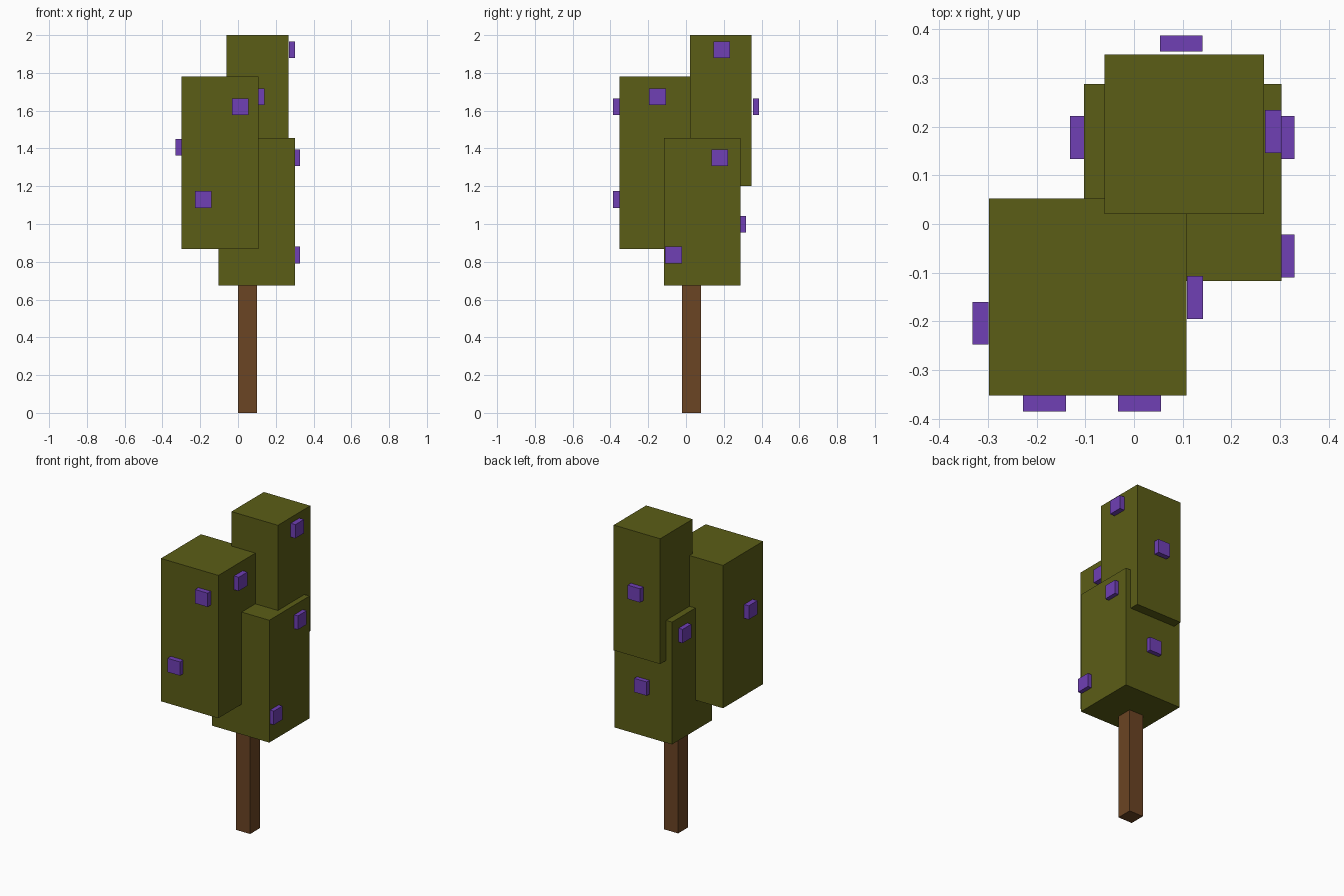
import bpy

if "Cube" in bpy.data.objects:
    bpy.data.objects.remove(bpy.data.objects["Cube"])

def material(name, color):
    m = bpy.data.materials.new(name)
    m.diffuse_color = (*color, 1)
    m.use_nodes = True
    m.node_tree.nodes["Principled BSDF"].inputs["Base Color"].default_value = m.diffuse_color
    return m

BARK = material("bark", (0.147, 0.058, 0.017))
LEAF = material("leaf", (0.105, 0.11, 0.008))
FRUIT = material("fruit", (0.16, 0.05, 0.46))

def box(name, lo, hi, mat):
    """Axis-aligned box between two corners."""
    bpy.ops.mesh.primitive_cube_add(size=1, location=[(a + b) / 2 for a, b in zip(lo, hi)])
    ob = bpy.context.object
    ob.name = name
    ob.scale = [b - a for a, b in zip(lo, hi)]
    bpy.ops.object.transform_apply(location=False, rotation=False, scale=True)
    ob.data.materials.append(mat)
    return ob

# Trunk, running slightly into the foliage
box("trunk", (0.0, -0.02, 0.0), (0.1, 0.08, 0.70), BARK)

# Three overlapping foliage blocks
box("foliage_front", (-0.298, -0.352, 0.868), (0.108, 0.052, 1.78), LEAF)
box("foliage_low", (-0.103, -0.117, 0.675), (0.303, 0.288, 1.456), LEAF)
box("foliage_top", (-0.061, 0.021, 1.20), (0.267, 0.348, 2.0), LEAF)

# Fruit tiles: face axis (0 = x, 1 = y), centre
SIZE, DEPTH = 0.088, 0.033
fruits = [
    (1, (0.011, -0.369, 1.621)),   # front block, front
    (1, (-0.184, -0.369, 1.130)),
    (0, (-0.315, -0.204, 1.406)),  # front block, left
    (0, (0.125, -0.151, 1.673)),   # front block, right
    (0, (0.286, 0.190, 1.922)),    # top block, right
    (1, (0.097, 0.371, 1.621)),    # top block, back
    (0, (0.313, 0.178, 1.351)),    # low block, right
    (0, (0.313, -0.066, 0.836)),
    (0, (-0.115, 0.178, 1.348)),   # low block, left
    (1, (0.100, 0.300, 0.998)),    # low block, back
]
for i, (axis, c) in enumerate(fruits, 1):
    half = [SIZE / 2] * 3
    half[axis] = DEPTH / 2
    box(f"fruit_{i}", [p - h for p, h in zip(c, half)], [p + h for p, h in zip(c, half)], FRUIT)
